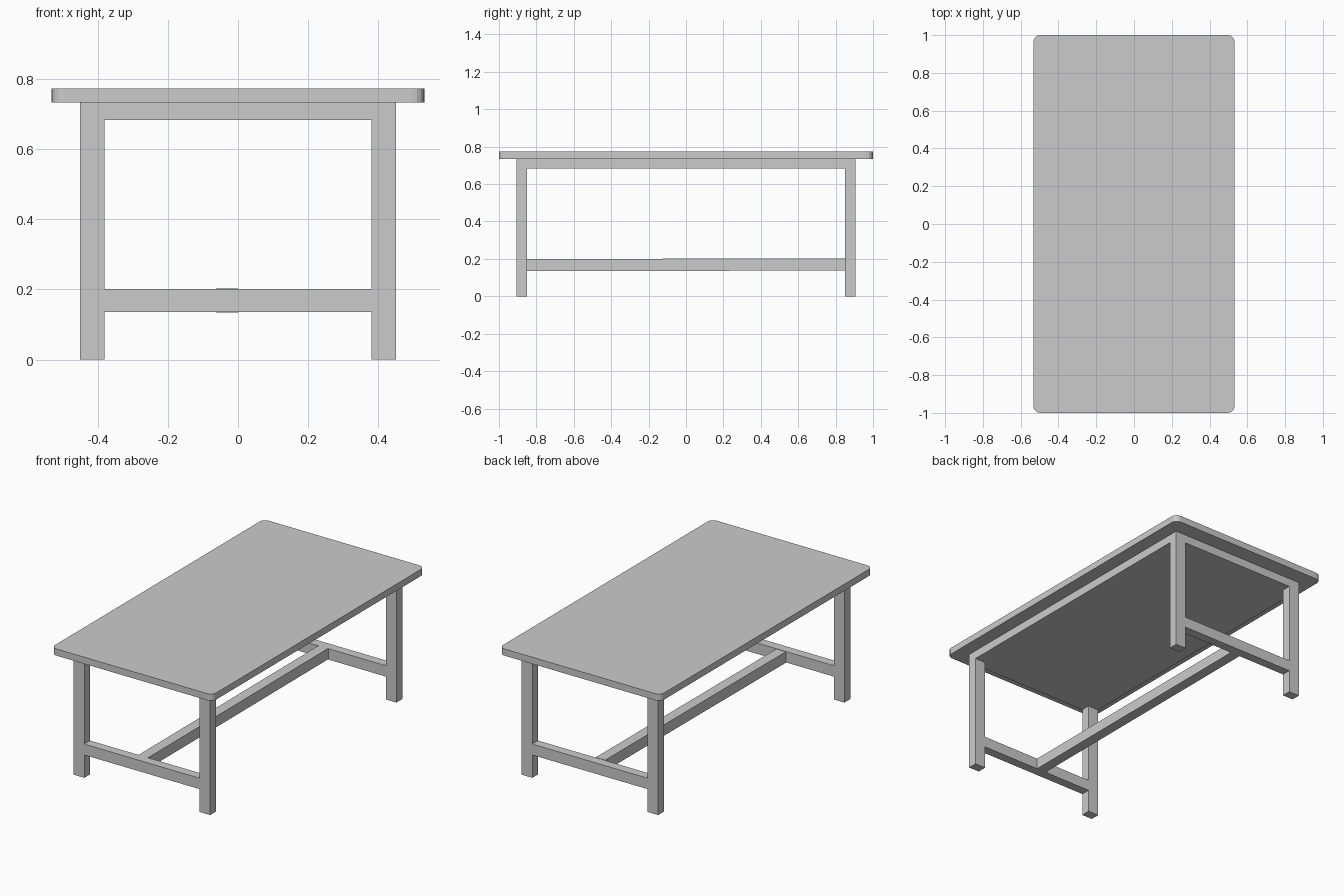
import bpy, bmesh

if "Cube" in bpy.data.objects:
    bpy.data.objects.remove(bpy.data.objects["Cube"])


def box(name, x, y, z, corner=0.0, tilt=0.0):
    """Box from (min, max) ranges; corner rounds the upright edges, tilt raises the +y end."""
    bm = bmesh.new()
    bmesh.ops.create_cube(bm, size=1.0)
    for v in bm.verts:
        at_back = v.co.y > 0
        for i, (lo, hi) in enumerate((x, y, z)):
            v.co[i] = hi if v.co[i] > 0 else lo
        if at_back:
            v.co.z += tilt
    if corner:
        upright = [e for e in bm.edges
                   if abs(e.verts[0].co.z - e.verts[1].co.z) > 1e-4]
        bmesh.ops.bevel(bm, geom=upright, offset=corner, segments=4,
                        profile=0.5, affect='EDGES')
    mesh = bpy.data.meshes.new(name)
    bm.to_mesh(mesh)
    bm.free()
    obj = bpy.data.objects.new(name, mesh)
    bpy.context.collection.objects.link(obj)
    return obj


def span(side, inner, outer):
    """Range between inner and outer distance on the given side of the centre."""
    return tuple(sorted((side * inner, side * outer)))


TOP, BOARD, FRAME = 0.773, 0.733, 0.683
LEG_X, LEG_Y = (0.38, 0.45), (0.85, 0.905)

# Table top with rounded corners
box("table_top", (-0.532, 0.532), (-1.0, 1.0), (BOARD, TOP), corner=0.035)

# Solid frame directly under the top
box("under_frame", (-0.45, 0.45), (-0.905, 0.905), (FRAME, BOARD))

# Legs and the end rails joining each pair
for sy, end in ((-1, "front"), (1, "back")):
    for sx, side in ((-1, "left"), (1, "right")):
        box(f"{end}_{side}_leg", span(sx, *LEG_X), span(sy, *LEG_Y), (0.0, FRAME))
    box(f"{end}_rail", (-0.38, 0.38), span(sy, *LEG_Y), (0.136, 0.201))

# Long stretcher, slightly off centre and very slightly sloped
box("long_stretcher", (-0.063, 0.0), (-0.85, 0.85), (0.134, 0.199), tilt=0.004)
